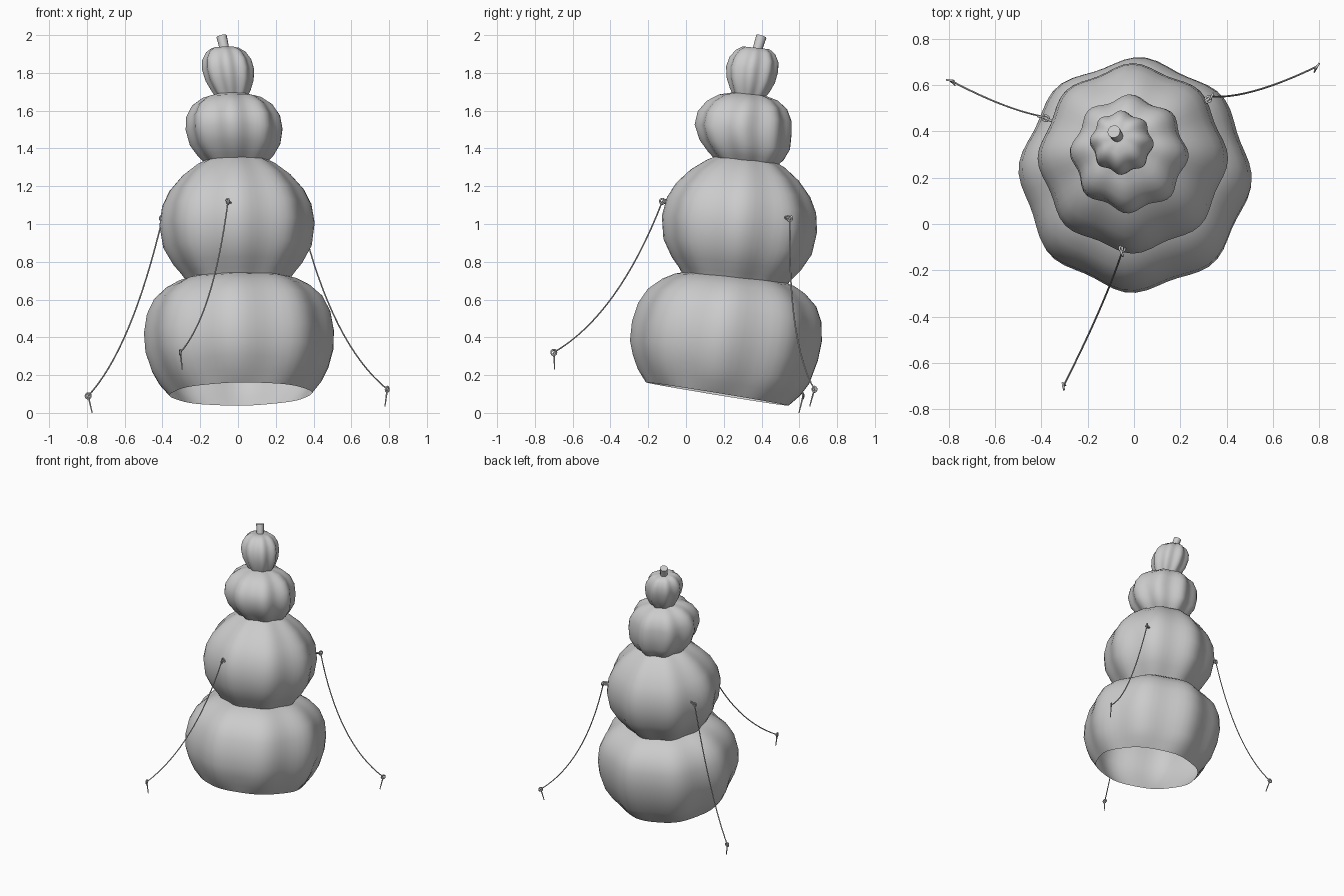
import bpy, bmesh, math
from mathutils import Vector, Matrix

if "Cube" in bpy.data.objects:
    bpy.data.objects.remove(bpy.data.objects["Cube"])

def material(name, c):
    m = bpy.data.materials.new(name)
    m.diffuse_color = (c, c, c, 1)
    m.use_nodes = True
    m.node_tree.nodes["Principled BSDF"].inputs["Base Color"].default_value = m.diffuse_color
    return m

grey = material("plain grey", 0.6)

def finish(bm, name, angle=50):
    bmesh.ops.recalc_face_normals(bm, faces=bm.faces[:])
    me = bpy.data.meshes.new(name)
    bm.to_mesh(me)
    bm.free()
    ob = bpy.data.objects.new(name, me)
    bpy.context.collection.objects.link(ob)
    me.materials.append(grey)
    bpy.ops.object.select_all(action='DESELECT')
    bpy.context.view_layer.objects.active = ob
    ob.select_set(True)
    bpy.ops.object.shade_smooth_by_angle(angle=math.radians(angle))
    return ob

# leaning centre line of the stack: z, x, y
AXIS = [(0.10, 0.015, 0.165), (0.42, 0.005, 0.215), (0.72, 0.0, 0.26), (1.0, -0.005, 0.283),
        (1.34, -0.01, 0.32), (1.52, -0.022, 0.3), (1.69, -0.035, 0.335),
        (1.82, -0.053, 0.35), (1.95, -0.07, 0.375)]

def centre(z):
    for a, b in zip(AXIS, AXIS[1:]):
        if z <= b[0]:
            t = (z - a[0]) / (b[0] - a[0])
            return Vector((a[1] + t * (b[1] - a[1]), a[2] + t * (b[2] - a[2]), z))
    return Vector((AXIS[-1][1], AXIS[-1][2], z))

def gourd(name, profile, depth, phase, cap=False):
    bm = bmesh.new()
    lobes, n = 8, 64
    rings = []
    for z, r in profile:
        c = centre(z)
        tilt = math.tan(math.radians(9.3 if z < 0.3 else 6))
        ring = []
        for i in range(n):
            a = 2 * math.pi * i / n
            d = depth * (0.35 if z < 0.15 else 1)
            rr = r * (1 - d * (0.5 - 0.5 * math.cos(lobes * (a - math.radians(phase)))))
            x, y = rr * math.cos(a), rr * math.sin(a)
            ring.append(bm.verts.new(c + Vector((x, y, -y * tilt + x * 0.015))))
        rings.append(ring)
    for lo, hi in zip(rings, rings[1:]):
        for i in range(n):
            j = (i + 1) % n
            bm.faces.new((lo[i], lo[j], hi[j], hi[i]))
    if cap:
        bm.faces.new(rings[-1])
    return finish(bm, name)

# four stacked pumpkins, open underneath
gourd("bottom_pumpkin", [(0.10, .378), (0.16, .43), (0.23, .468), (0.33, .499), (0.43, .504), (0.53, .487),
      (0.61, .447), (0.67, .38), (0.705, .315), (0.722, .25)], 0.06, -3)
gourd("middle_pumpkin", [(0.695, .268), (0.74, .3), (0.79, .342), (0.88, .393), (1.0, .411), (1.1, .395),
      (1.18, .355), (1.26, .285), (1.32, .205), (1.342, .16)], 0.065, 0)
gourd("upper_pumpkin", [(1.325, .165), (1.36, .2), (1.42, .24), (1.5, .257), (1.57, .249), (1.63, .213),
      (1.67, .155), (1.688, .085)], 0.10, -2)
gourd("top_pumpkin", [(1.675, .085), (1.71, .106), (1.76, .128), (1.82, .138), (1.87, .13), (1.91, .105),
      (1.932, .072), (1.932, .03)], 0.11, -2, True)

def tube(name, pts, r0, r1=None, sides=8):
    r1 = r0 if r1 is None else r1
    bm = bmesh.new()
    rings = []
    for k, p in enumerate(pts):
        d = (pts[min(k + 1, len(pts) - 1)] - pts[max(k - 1, 0)]).normalized()
        u = d.cross(Vector((0.31, 0.9, 0.2))).normalized()
        v = d.cross(u)
        r = r0 + (r1 - r0) * k / (len(pts) - 1)
        rings.append([bm.verts.new(p + r * (u * math.cos(a) + v * math.sin(a)))
                      for a in (2 * math.pi * i / sides for i in range(sides))])
    for lo, hi in zip(rings, rings[1:]):
        for i in range(sides):
            j = (i + 1) % sides
            bm.faces.new((lo[i], lo[j], hi[j], hi[i]))
    bm.faces.new(rings[0])
    bm.faces.new(rings[-1])
    return finish(bm, name)

def eyelet(name, loc, axis):
    bpy.ops.mesh.primitive_torus_add(major_radius=0.014, minor_radius=0.005,
                                     major_segments=16, minor_segments=6)
    ob = bpy.context.object
    ob.name = name
    ob.data.materials.append(grey)
    ob.matrix_world = Matrix.Translation(loc) @ Vector(axis).to_track_quat('Z', 'Y').to_matrix().to_4x4()
    bpy.ops.object.shade_smooth()

# stem
tube("stem", [Vector((-0.07, 0.375, 1.915)), Vector((-0.078, 0.387, 1.955)), Vector((-0.087, 0.399, 1.993))],
     0.025, 0.028, 12)

# guy ropes: start, middle, end, stake tip
TETHERS = {
    "front": ((-0.053, -0.125, 1.12), (-0.155, -0.385, 0.62), (-0.305, -0.7, 0.32), (-0.295, -0.695, 0.23)),
    "left": ((-0.40, 0.465, 1.03), (-0.58, 0.52, 0.45), (-0.793, 0.62, 0.09), (-0.772, 0.598, 0.0)),
    "right": ((0.335, 0.55, 1.03), (0.53, 0.577, 0.47), (0.79, 0.68, 0.125), (0.778, 0.655, 0.035)),
}
for side, pts in TETHERS.items():
    s, m, e, tip = map(Vector, pts)
    c = 2 * m - (s + e) / 2
    path = [s * (1 - t) ** 2 + c * 2 * t * (1 - t) + e * t * t for t in (i / 16 for i in range(17))]
    tube(side + "_rope", path, 0.004, sides=6)
    tube(side + "_stake", [e, tip], 0.005, 0.003)
    # pin runs from the rope end into the pumpkin
    inward = centre(s.z) - s
    inward.z = 0
    inward.normalize()
    tube(side + "_anchor_pin", [s, s + inward * 0.05], 0.006)
    across = inward.cross(Vector((0, 0, 1)))
    eyelet(side + "_rope_ring", s, across + inward * 0.5)
    eyelet(side + "_anchor_eyelet", s + inward * 0.02, Vector((0, 0, 1)) + across * 0.6)
    eyelet(side + "_stake_eyelet", e, across + inward * 0.3)
